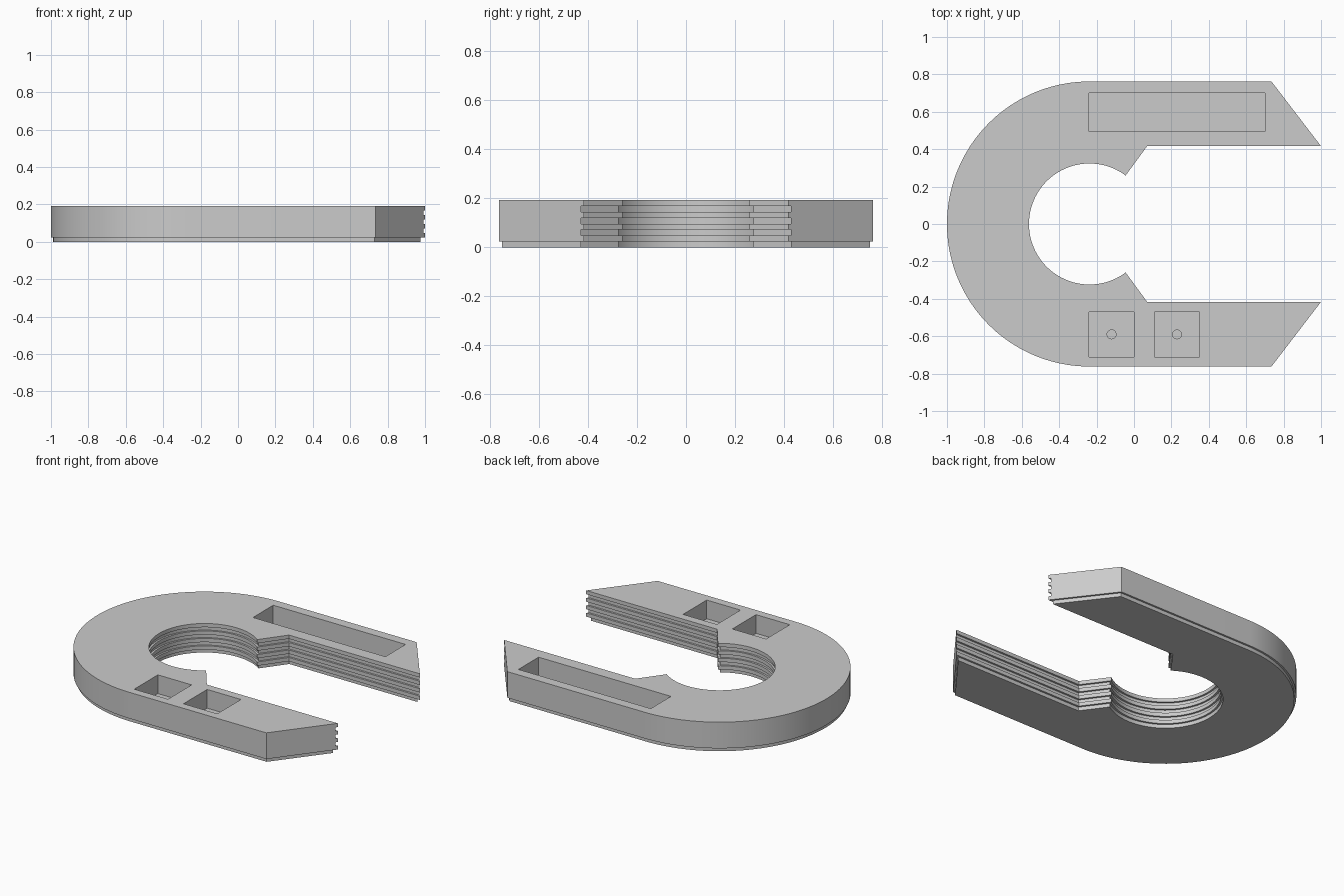
import bpy, bmesh
from math import cos, sin, pi, radians

cube = bpy.data.objects.get("Cube")
if cube:
    bpy.data.objects.remove(cube, do_unlink=True)

grey = bpy.data.materials.new("plain grey")
grey.use_nodes = True
GREY = (0.6, 0.6, 0.6, 1)
grey.diffuse_color = GREY
grey.node_tree.nodes["Principled BSDF"].inputs["Base Color"].default_value = GREY

CX = -0.238      # centre of both arcs
STEP = 0.012     # depth of the grooves and of the base inset
LAYER = 0.024    # height of one layer


def arc(radius, start, end, n):
    angles = [start + (end - start) * i / n for i in range(n + 1)]
    return [(CX + radius * cos(a), radius * sin(a)) for a in angles]


def outline(e, d):
    """Plan of one layer, outer wall moved in by e and inner wall by d."""
    tip_x = 1 - 1.26 * e
    arm = [(0.735 - 0.494 * e, 0.762 - e),
           (tip_x - 0.766 * STEP, 0.416 + STEP),
           (tip_x - 0.766 * d, 0.416 + d),
           (0.07 - 0.5 * d, 0.416 + d),
           (-0.045 - 0.21 * d, 0.259 + 1.39 * d)]
    bore = arc(0.3235 + d, radians(56), radians(304), 64)
    other_arm = [(x, -y) for x, y in reversed(arm)]
    back = arc(0.762 - e, 1.5 * pi, 0.5 * pi, 80)
    return arm + bore + other_arm + back


# Stepped wall: inset base, then plain and grooved layers in turn
bm = bmesh.new()
rings = []
for i in range(8):
    e = STEP if i == 0 else 0
    d = STEP if i % 2 == 0 else 0
    for z in (i * LAYER, (i + 1) * LAYER):
        rings.append([bm.verts.new((x, y, z)) for x, y in outline(e, d)])
for low, high in zip(rings, rings[1:]):
    for i in range(len(low)):
        bm.faces.new((low[i - 1], low[i], high[i], high[i - 1]))
bm.faces.new(rings[0])
bm.faces.new(rings[-1])
bmesh.ops.remove_doubles(bm, verts=bm.verts, dist=1e-5)
bmesh.ops.recalc_face_normals(bm, faces=bm.faces)
mesh = bpy.data.meshes.new("horseshoe_body")
bm.to_mesh(mesh)
bm.free()
mesh.materials.append(grey)
body = bpy.data.objects.new("horseshoe_body", mesh)
bpy.context.collection.objects.link(body)


def cut(cutter):
    cutter.hide_render = True
    cutter.data.materials.append(grey)
    mod = body.modifiers.new("cut", 'BOOLEAN')
    mod.operation, mod.solver, mod.object = 'DIFFERENCE', 'EXACT', cutter
    bpy.context.view_layer.objects.active = body
    bpy.ops.object.modifier_apply(modifier=mod.name)
    bpy.data.objects.remove(cutter, do_unlink=True)


# Open pockets: one long, two square
for x0, x1, y0, y1 in ((-0.24, 0.7, 0.495, 0.7),
                       (-0.24, 0, -0.71, -0.47),
                       (0.11, 0.35, -0.71, -0.47)):
    floor, top = 3 * LAYER, 0.3
    bpy.ops.mesh.primitive_cube_add(
        size=1, location=((x0 + x1) / 2, (y0 + y1) / 2, (floor + top) / 2))
    box = bpy.context.object
    box.scale = (x1 - x0, y1 - y0, top - floor)
    bpy.context.view_layer.update()
    cut(box)

# Small round holes in the square pocket floors
for x in (-0.12, 0.23):
    bpy.ops.mesh.primitive_cylinder_add(
        vertices=24, radius=0.024, depth=0.1, location=(x, -0.59, LAYER + 0.05))
    cut(bpy.context.object)

bpy.ops.object.select_all(action='DESELECT')
body.select_set(True)
bpy.context.view_layer.objects.active = body
bpy.ops.object.shade_smooth_by_angle(angle=radians(30))
